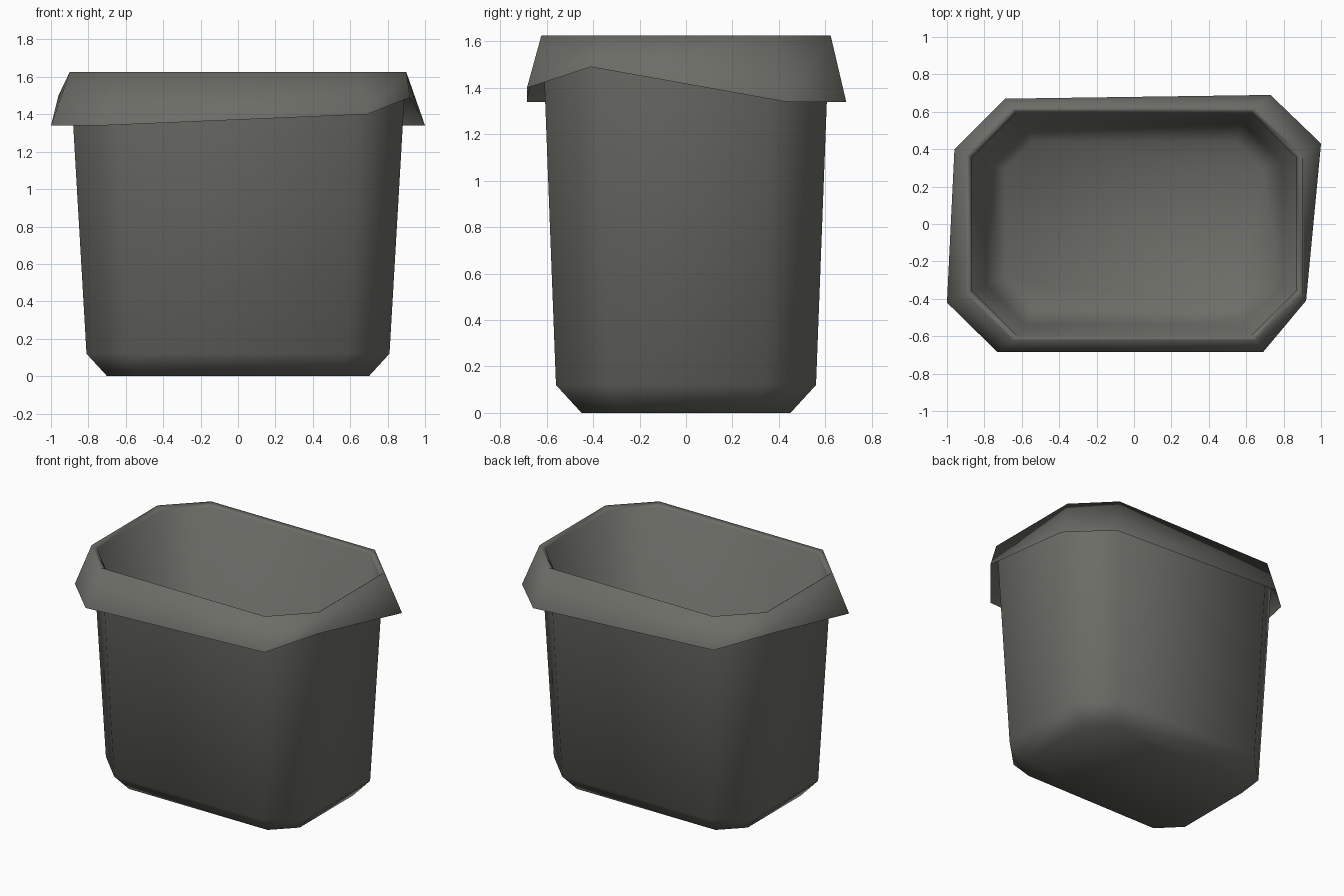
import bpy, bmesh

if "Cube" in bpy.data.objects:
    bpy.data.objects.remove(bpy.data.objects["Cube"])

mat = bpy.data.materials.new("dark warm grey")
mat.diffuse_color = (0.15, 0.152, 0.135, 1)
mat.use_nodes = True
mat.node_tree.nodes["Principled BSDF"].inputs["Base Color"].default_value = mat.diffuse_color


def octagon(x, y, z, c):
    """Rectangle of half sizes x, y with corners cut by c, counter-clockwise from front left."""
    return [(-x + c, -y, z), (x - c, -y, z), (x, -y + c, z), (x, y - c, z),
            (x - c, y, z), (-x + c, y, z), (-x, y - c, z), (-x, -y + c, z)]


def loft(name, rings, cap_first=False, cap_last=False):
    """Skin a series of octagon rings with smooth quads."""
    bm = bmesh.new()
    vr = [[bm.verts.new(p) for p in r] for r in rings]
    for a, b in zip(vr, vr[1:]):
        n = len(a)
        for i in range(n):
            j = (i + 1) % n
            bm.faces.new((a[i], a[j], b[j], b[i]))
    if cap_first:
        bm.faces.new(vr[0][::-1])
    if cap_last:
        bm.faces.new(vr[-1])
    for f in bm.faces:
        f.smooth = True
    me = bpy.data.meshes.new(name)
    bm.to_mesh(me)
    bm.free()
    me.materials.append(mat)
    ob = bpy.data.objects.new(name, me)
    bpy.context.collection.objects.link(ob)
    return ob


# Tapered outer bin with chamfered base
loft("bin_shell", [
    octagon(0.70, 0.45, 0.0, 0.15),
    octagon(0.81, 0.56, 0.12, 0.22),
    octagon(0.897, 0.617, 1.615, 0.25),
], cap_first=True)

# Uneven lower edge of the liner where it hangs over the rim
hem = [(-0.73, -0.685, 1.34), (0.69, -0.685, 1.40), (0.92, -0.41, 1.49), (1.0, 0.43, 1.34),
       (0.73, 0.69, 1.34), (-0.69, 0.67, 1.41), (-0.96, 0.40, 1.50), (-1.0, -0.42, 1.34)]

# Liner: folded flap, rim, inside walls and floor
loft("liner_with_fold", [
    hem,
    octagon(0.90, 0.623, 1.625, 0.25),
    octagon(0.868, 0.595, 1.60, 0.24),
    octagon(0.79, 0.54, 0.13, 0.21),
    octagon(0.69, 0.44, 0.03, 0.15),
], cap_last=True)
